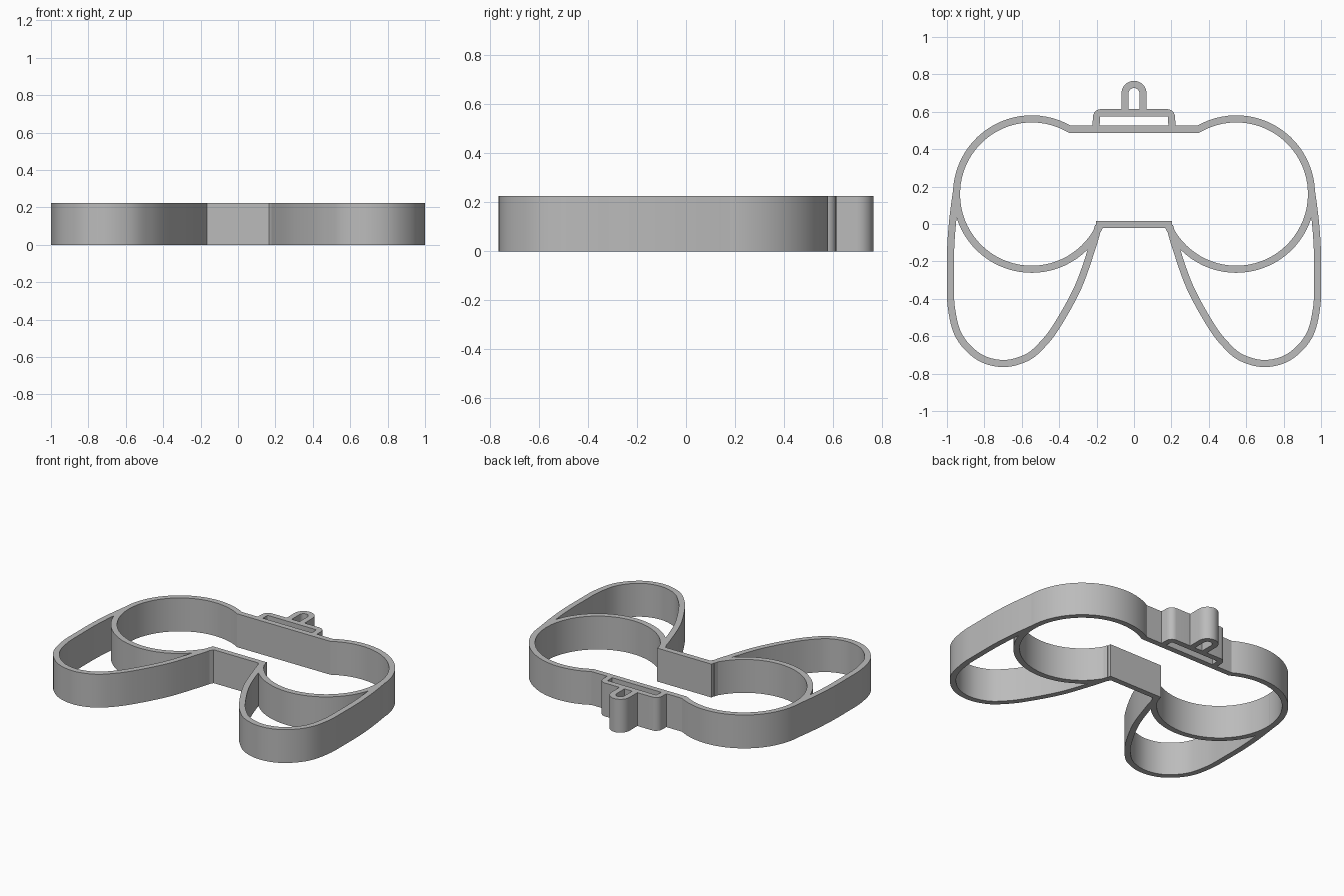
import bpy, bmesh, math
from mathutils import Vector

if "Cube" in bpy.data.objects:
    bpy.data.objects.remove(bpy.data.objects["Cube"], do_unlink=True)

HEIGHT, WALL = 0.225, 0.038

mat = bpy.data.materials.new("plain grey")
mat.use_nodes = True
GREY = (0.5, 0.5, 0.5, 1)
mat.diffuse_color = GREY
mat.node_tree.nodes["Principled BSDF"].inputs["Base Color"].default_value = GREY


def arc(cx, cy, r, start, end, steps):
    """Points on an arc, angles in degrees."""
    angles = [math.radians(start + (end - start) * i / steps) for i in range(steps + 1)]
    return [(cx + r * math.cos(a), cy + r * math.sin(a)) for a in angles]


def smooth(points, steps=6):
    """Catmull-Rom curve through the points."""
    p = [Vector(q) for q in points]
    p = [2 * p[0] - p[1]] + p + [2 * p[-1] - p[-2]]
    out = []
    for a, b, c, d in zip(p, p[1:], p[2:], p[3:]):
        for i in range(steps):
            t = i / steps
            out.append(0.5 * (2 * b + (c - a) * t + (2 * a - 5 * b + 4 * c - d) * t**2
                              + (3 * b - a - 3 * c + d) * t**3))
    return out + [p[-2]]


def mirrored(half):
    """Continue a path from the left half to the right half."""
    return list(half) + [(-x, y) for x, y in reversed(half)]


def wall(name, path, closed=False, mirror=False):
    """Upright wall of even thickness that follows a flat path."""
    pts = [Vector(p) for p in path]
    n = len(pts)
    bm = bmesh.new()
    rings = []
    for i, p in enumerate(pts):
        before = p - pts[i - 1] if closed or i > 0 else pts[1] - p
        after = pts[(i + 1) % n] - p if closed or i < n - 1 else before
        n1, n2 = (Vector((-d.y, d.x)).normalized() for d in (before, after))
        mitre = (n1 + n2).normalized()
        off = mitre * (WALL / 2 / max(mitre.dot(n1), 0.5))
        a, b = p + off, p - off
        rings.append([bm.verts.new((q.x, q.y, z))
                      for q, z in ((a, 0), (b, 0), (b, HEIGHT), (a, HEIGHT))])
    for i in range(n if closed else n - 1):
        r, s = rings[i], rings[(i + 1) % n]
        for k in range(4):
            m = (k + 1) % 4
            bm.faces.new((r[k], r[m], s[m], s[k]))
    if not closed:
        bm.faces.new(rings[0])
        bm.faces.new(rings[-1])
    bmesh.ops.recalc_face_normals(bm, faces=bm.faces)
    mesh = bpy.data.meshes.new(name)
    bm.to_mesh(mesh)
    bm.free()
    mesh.materials.append(mat)
    obj = bpy.data.objects.new(name, mesh)
    bpy.context.collection.objects.link(obj)
    if mirror:
        obj.modifiers.new("mirror", 'MIRROR')
    bpy.ops.object.select_all(action='DESELECT')
    obj.select_set(True)
    bpy.context.view_layer.objects.active = obj
    bpy.ops.object.shade_smooth_by_angle(angle=math.radians(25))
    return obj


# Main frame: two round lobes joined by a back bar and a front bar
lobe = arc(-0.547, 0.16, 0.402, 59.5, 334, 56)
wall("main_frame", mirrored(lobe + [(-0.185, -0.002)]), closed=True)

# Hanging grips, from the front bar round to the outer side of each lobe
grip = [(-0.19, -0.01), (-0.225, -0.13), (-0.3, -0.34), (-0.41, -0.54),
        (-0.49, -0.645), (-0.575, -0.715), (-0.7, -0.746), (-0.83, -0.71),
        (-0.935, -0.6), (-0.976, -0.45), (-0.981, -0.3), (-0.98, -0.13),
        (-0.968, 0.03), (-0.947, 0.19)]
wall("grips", smooth(grip), mirror=True)

# Low bracket behind the back bar
bracket = [(-0.203, 0.51), (-0.201, 0.57)] + arc(-0.176, 0.57, 0.025, 165, 90, 4)
wall("back_bracket", mirrored(bracket))

# Small round-topped loop on the bracket
loop = [(-0.048, 0.597)] + arc(0, 0.698, 0.048, 180, 90, 10)[:-1] + [(-0.001, 0.746)]
wall("back_loop", mirrored(loop))
